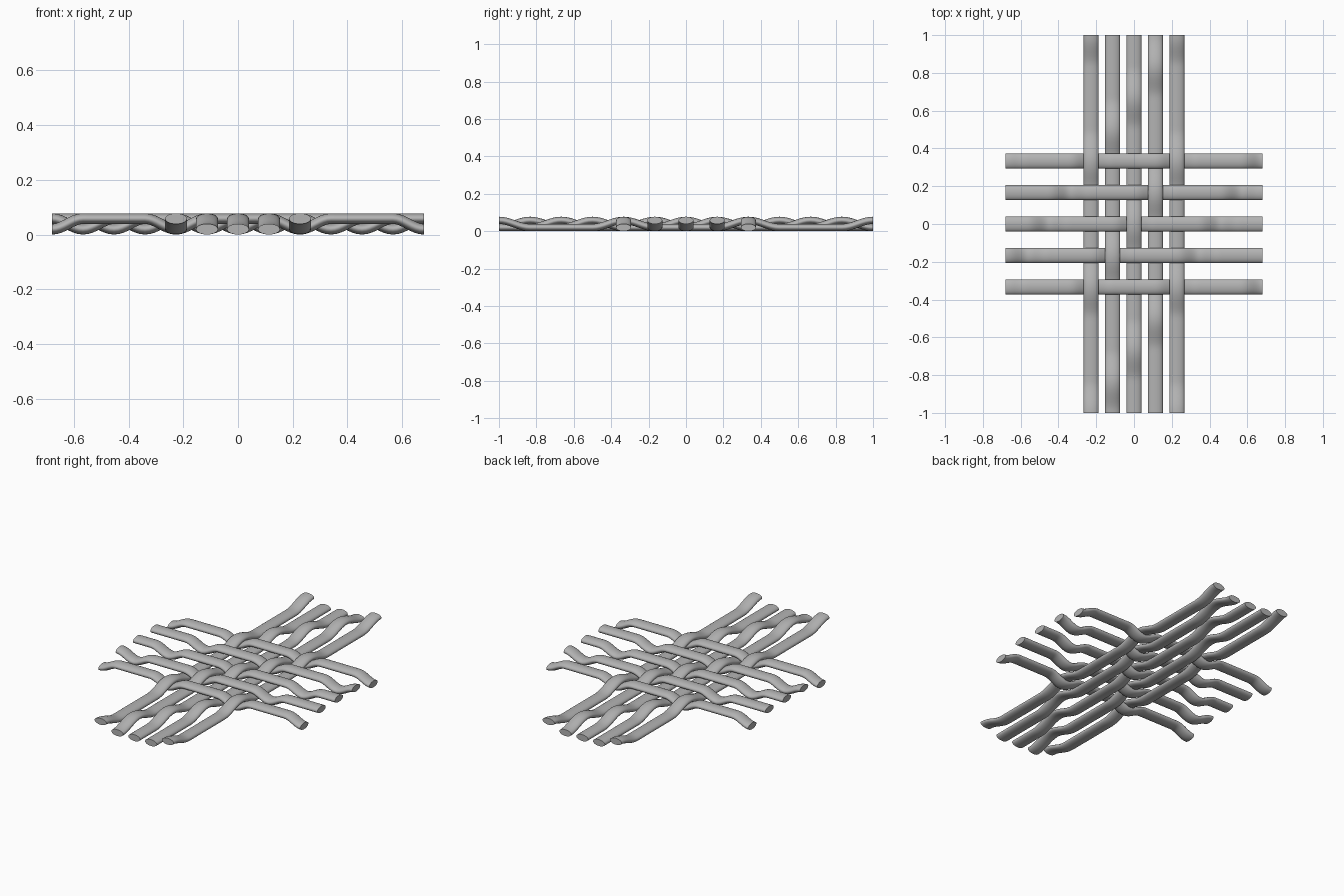
import bpy
import bmesh
import math
from mathutils import Vector

cube = bpy.data.objects.get("Cube")
if cube:
    bpy.data.objects.remove(cube, do_unlink=True)

PITCH_X, PITCH_Y = 0.68 / 6, 1.0 / 6     # spacing of crossings
HALF_WIDTH, HALF_THICK = 0.04, 0.0195    # oval cross-section
LOW, HIGH = 0.0195, 0.058                # centre heights under and over
SIDES, STEPS = 28, 8                     # around the oval, per crossing

grey = bpy.data.materials.new("plain grey")
grey.use_nodes = True
colour = (0.45, 0.45, 0.45, 1)
grey.diffuse_color = colour
grey.node_tree.nodes["Principled BSDF"].inputs["Base Color"].default_value = colour


def height(t, lane, lengthwise):
    """Centre height at crossing coordinate t, eased between crossings."""
    def level(n):
        over = ((n - lane) % 4 == 0) == lengthwise
        return HIGH if over else LOW
    n = math.floor(t)
    ease = (1 - math.cos(math.pi * (t - n))) / 2
    return level(n) + (level(n + 1) - level(n)) * ease


def strand(name, lane, lengthwise):
    """Sweep an oval along one woven strand."""
    pitch, gap = (PITCH_Y, PITCH_X) if lengthwise else (PITCH_X, PITCH_Y)
    bm = bmesh.new()
    rings = []
    count = 12 * STEPS
    for k in range(count + 1):
        t = k / STEPS - 6
        z = height(t, lane, lengthwise)
        rise = height(t + 0.01, lane, lengthwise) - height(t - 0.01, lane, lengthwise)
        tilt = 0 if k in (0, count) else math.atan2(rise, 0.02 * pitch)
        ring = []
        for s in range(SIDES):
            a = math.tau * s / SIDES
            up = HALF_THICK * math.sin(a)
            along = t * pitch - up * math.sin(tilt)
            across = lane * gap + HALF_WIDTH * math.cos(a)
            x, y = (across, along) if lengthwise else (along, across)
            ring.append(bm.verts.new(Vector((x, y, z + up * math.cos(tilt)))))
        rings.append(ring)
    for a, b in zip(rings, rings[1:]):
        for s in range(SIDES):
            e = (s + 1) % SIDES
            bm.faces.new((a[s], a[e], b[e], b[s]))
    bm.faces.new(rings[0])
    bm.faces.new(rings[-1])
    bmesh.ops.recalc_face_normals(bm, faces=bm.faces)
    mesh = bpy.data.meshes.new(name)
    bm.to_mesh(mesh)
    bm.free()
    mesh.materials.append(grey)
    obj = bpy.data.objects.new(name, mesh)
    bpy.context.collection.objects.link(obj)
    return obj


# Five strands each way, interlaced as a twill
strands = []
for lane in range(-2, 3):
    strands.append(strand(f"lengthwise_strand_{lane + 3}", lane, True))
    strands.append(strand(f"crosswise_strand_{lane + 3}", lane, False))

# Smooth sides with crisp end caps
bpy.ops.object.select_all(action='DESELECT')
for obj in strands:
    obj.select_set(True)
bpy.context.view_layer.objects.active = strands[0]
bpy.ops.object.shade_smooth_by_angle(angle=math.radians(40))
